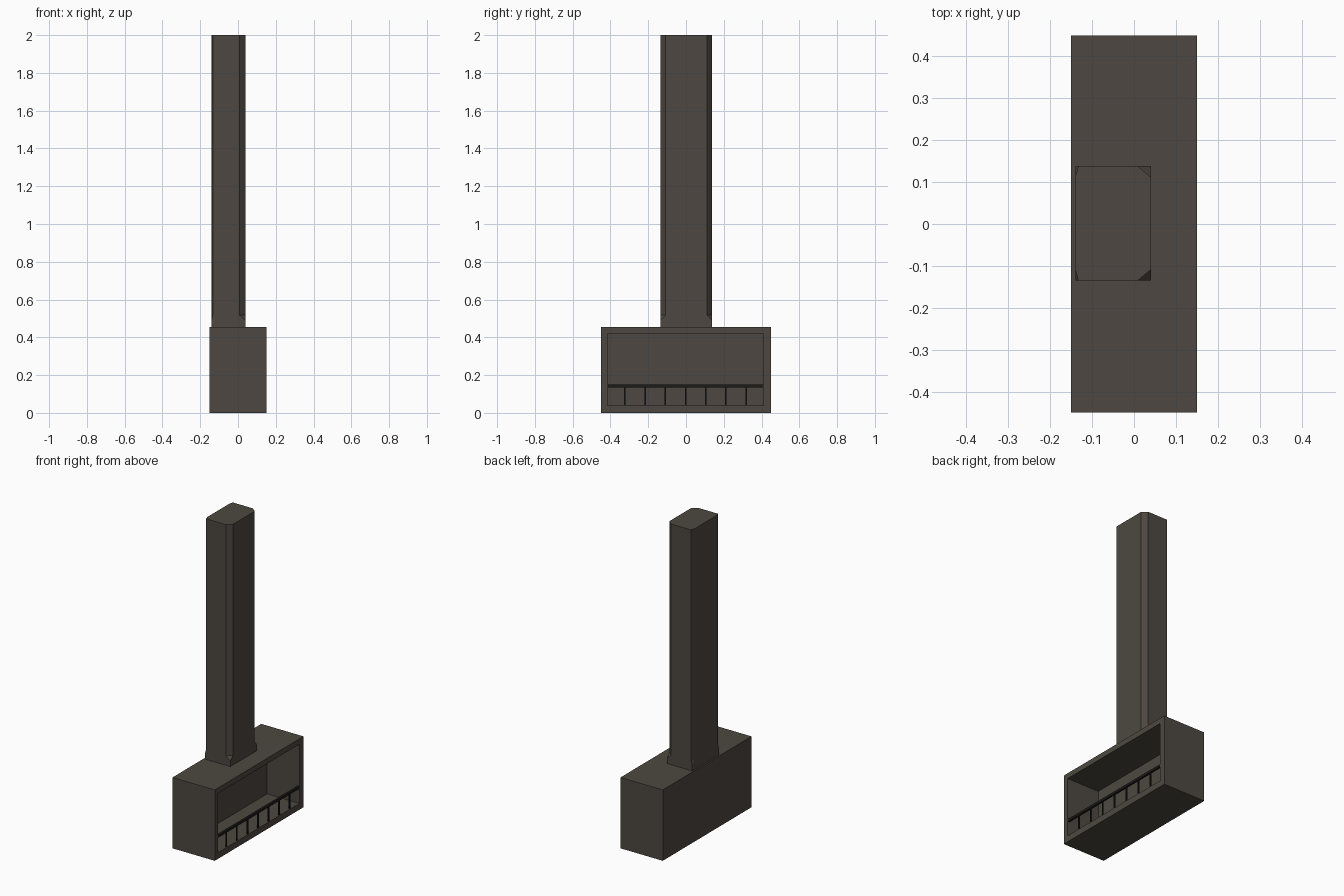
import bpy, bmesh

if "Cube" in bpy.data.objects:
    bpy.data.objects.remove(bpy.data.objects["Cube"])


def material(name, color):
    m = bpy.data.materials.new(name)
    m.diffuse_color = color
    m.use_nodes = True
    m.node_tree.nodes["Principled BSDF"].inputs["Base Color"].default_value = m.diffuse_color
    return m


def loft(name, rings, mat):
    """Skin a list of equal-length point rings and cap both ends."""
    bm = bmesh.new()
    loops = [[bm.verts.new(p) for p in ring] for ring in rings]
    n = len(loops[0])
    for a, b in zip(loops, loops[1:]):
        for i in range(n):
            j = (i + 1) % n
            bm.faces.new((a[i], a[j], b[j], b[i]))
    bm.faces.new(loops[0])
    bm.faces.new(loops[-1])
    bmesh.ops.remove_doubles(bm, verts=bm.verts, dist=1e-5)
    bmesh.ops.recalc_face_normals(bm, faces=bm.faces)
    return finish(name, bm, mat)


def finish(name, bm, mat):
    me = bpy.data.meshes.new(name)
    bm.to_mesh(me)
    bm.free()
    me.materials.append(mat)
    ob = bpy.data.objects.new(name, me)
    bpy.context.collection.objects.link(ob)
    return ob


def box(name, lo, hi, mat):
    rings = [[(lo[0], lo[1], z), (hi[0], lo[1], z), (hi[0], hi[1], z), (lo[0], hi[1], z)]
             for z in (lo[2], hi[2])]
    return loft(name, rings, mat)


stone = material("dark_stone", (0.075, 0.064, 0.052, 1))
iron = material("black_iron", (0.012, 0.011, 0.01, 1))


# Firebox: outer shell folding inward into the open hearth on +x
def yz_rect(x, y0, y1, z0, z1):
    return [(x, y0, z0), (x, y1, z0), (x, y1, z1), (x, y0, z1)]


loft("firebox", [
    yz_rect(-0.15, -0.45, 0.45, 0, 0.455),
    yz_rect(0.15, -0.45, 0.45, 0, 0.455),
    yz_rect(0.15, -0.415, 0.41, 0.04, 0.42),
    yz_rect(-0.08, -0.415, 0.41, 0.04, 0.42),
], stone)


# Chimney: square foot, then chamfered corners (wide on +x, slim on -x)
def flue_ring(z, k):
    x0, x1, y0, y1 = -0.14, 0.04, -0.135, 0.138
    s, w, d = 0.007 * k, 0.031 * k, 0.026 * k
    return [(x0 + s, y0, z), (x1 - w, y0, z), (x1, y0 + d, z), (x1, y1 - d, z),
            (x1 - w, y1, z), (x0 + s, y1, z), (x0, y1 - d, z), (x0, y0 + d, z)]


loft("chimney", [flue_ring(0.455, 0), flue_ring(0.49, 0),
                 flue_ring(0.517, 1), flue_ring(2.0, 1)], stone)

# Grate: top rail and evenly spaced uprights
box("grate_rail", (0.136, -0.415, 0.135), (0.15, 0.41, 0.15), iron)
for i in range(7):
    y = -0.0025 + (i - 3) * 0.107
    box(f"grate_bar_{i + 1}", (0.139, y - 0.004, 0.04), (0.147, y + 0.004, 0.137), iron)
